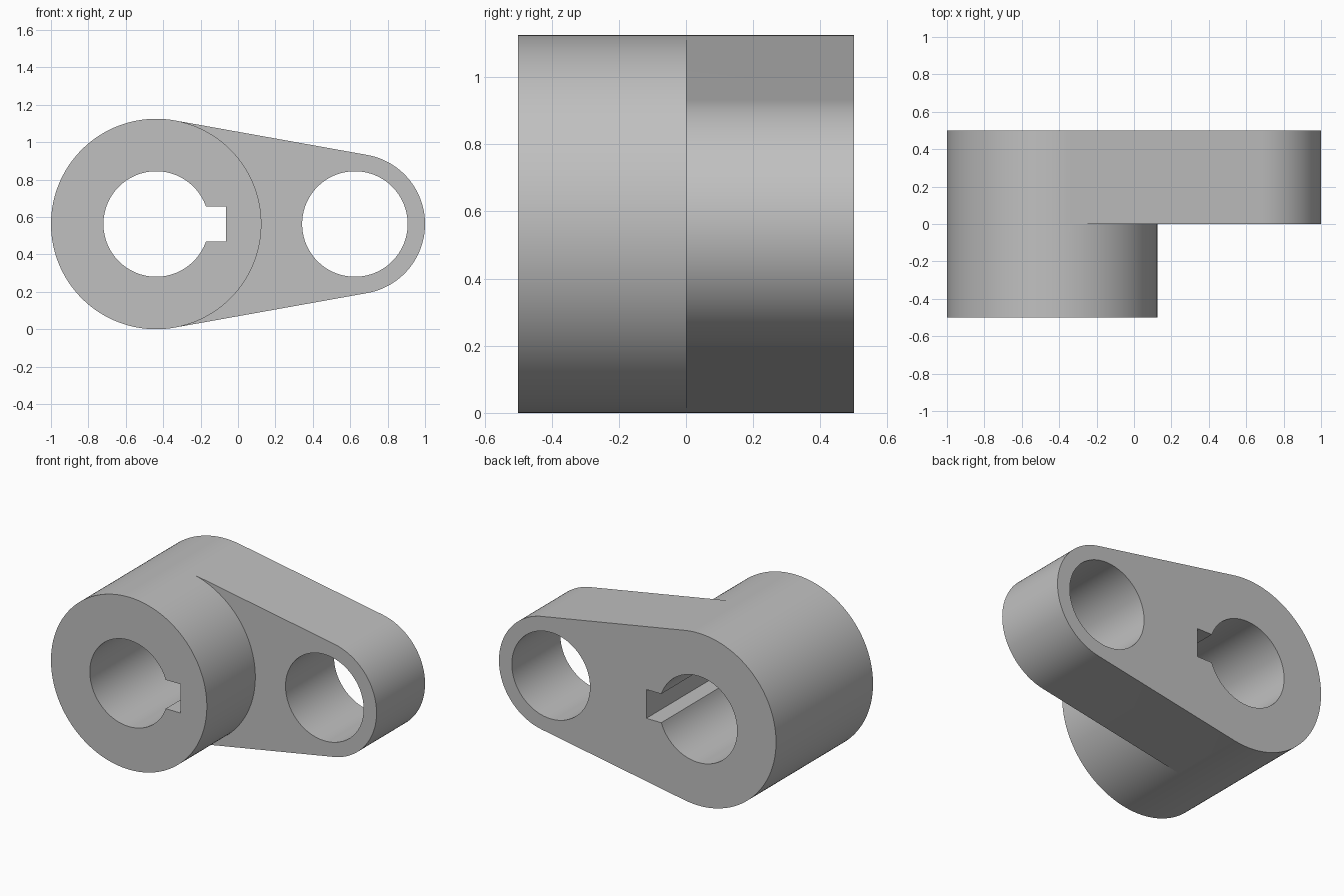
import bpy, bmesh
from math import acos, asin, cos, sin, pi

cube = bpy.data.objects.get("Cube")
if cube:
    bpy.data.objects.remove(cube, do_unlink=True)

# Main dimensions
HUB_X, HUB_R = -0.4375, 0.5625
EYE_X, EYE_R = 0.625, 0.375
MID_Z = HUB_R
HOLE_R = 0.282
KEY_HALF, KEY_X = 0.094, -0.064
FRONT, STEP, BACK = -0.5, 0.0, 0.5


def arc(cx, r, a0, a1, n):
    """Points (x, z) along an arc, both ends included."""
    angles = [a0 + (a1 - a0) * i / n for i in range(n + 1)]
    return [(cx + r * cos(a), MID_Z + r * sin(a)) for a in angles]


def wall(bm, loop, y0, y1):
    """Closed strip of quads between two depths."""
    rings = [[bm.verts.new((x, y, z)) for x, z in loop] for y in (y0, y1)]
    for i in range(len(loop)):
        j = (i + 1) % len(loop)
        bm.faces.new((rings[0][i], rings[0][j], rings[1][j], rings[1][i]))


def cap(bm, loops, y):
    """Flat face bounded by an outer loop and hole loops."""
    edges = []
    for loop in loops:
        vs = [bm.verts.new((x, y, z)) for x, z in loop]
        edges += [bm.edges.new((vs[i - 1], vs[i])) for i in range(len(vs))]
    bmesh.ops.triangle_fill(bm, edges=edges, use_beauty=True, normal=(0, 1, 0))


# Profiles: the arm's straight sides are tangent to hub and eye
t = acos((HUB_R - EYE_R) / (EYE_X - HUB_X))
hub_outer = arc(HUB_X, HUB_R, t, 2 * pi - t, 100)
hub_inner = arc(HUB_X, HUB_R, -t, t, 80)
eye_end = arc(EYE_X, EYE_R, -t, t, 72)
hub_loop = hub_outer + hub_inner[1:-1]
arm_loop = hub_outer + eye_end
step_loop = hub_inner + eye_end[::-1]
eye_hole = arc(EYE_X, HOLE_R, 0, 2 * pi, 120)[:-1]

# Bore with a square keyway towards the arm
k = asin(KEY_HALF / HOLE_R)
bore = arc(HUB_X, HOLE_R, k, 2 * pi - k, 108)
bore += [(KEY_X, MID_Z - KEY_HALF), (KEY_X, MID_Z + KEY_HALF)]

bm = bmesh.new()
wall(bm, hub_loop, FRONT, STEP)
wall(bm, arm_loop, STEP, BACK)
wall(bm, bore, FRONT, BACK)
wall(bm, eye_hole, STEP, BACK)
cap(bm, [hub_loop, bore], FRONT)
cap(bm, [step_loop, eye_hole], STEP)
cap(bm, [arm_loop, bore, eye_hole], BACK)
bmesh.ops.remove_doubles(bm, verts=bm.verts, dist=1e-5)
bmesh.ops.recalc_face_normals(bm, faces=bm.faces)

mesh = bpy.data.meshes.new("crank_arm")
bm.to_mesh(mesh)
bm.free()
crank = bpy.data.objects.new("crank_arm", mesh)
bpy.context.collection.objects.link(crank)

# Plain grey metal
grey = bpy.data.materials.new("grey_metal")
grey.use_nodes = True
colour = (0.53, 0.53, 0.53, 1)
grey.diffuse_color = colour
grey.node_tree.nodes["Principled BSDF"].inputs["Base Color"].default_value = colour
mesh.materials.append(grey)

# Smooth round walls, crisp rims
bpy.ops.object.select_all(action="DESELECT")
crank.select_set(True)
bpy.context.view_layer.objects.active = crank
bpy.ops.object.shade_smooth_by_angle(angle=pi / 6)
